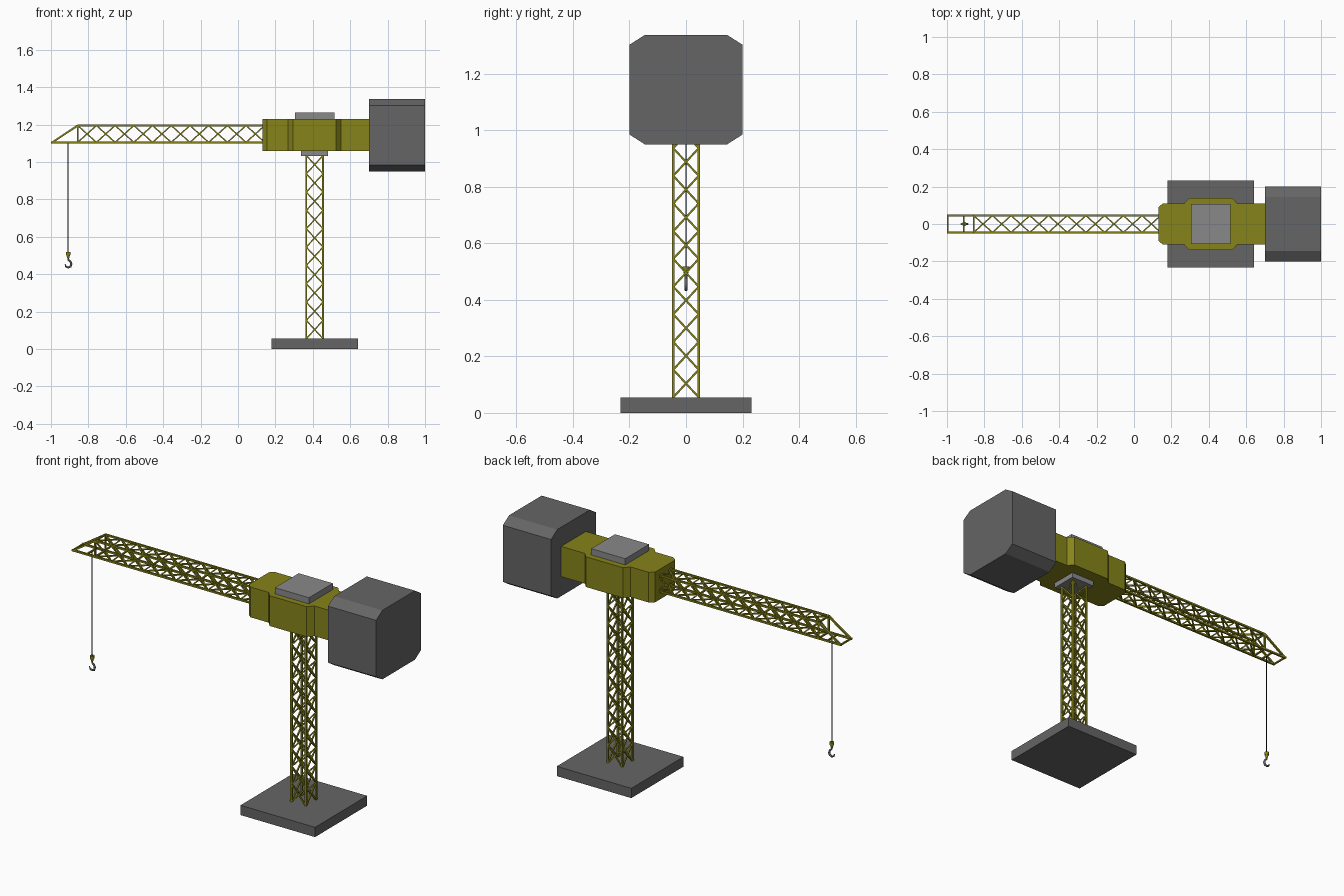
import bpy, bmesh, math
from mathutils import Vector, Matrix

if "Cube" in bpy.data.objects:
    bpy.data.objects.remove(bpy.data.objects["Cube"])


def material(name, col):
    m = bpy.data.materials.new(name)
    m.diffuse_color = (*col, 1)
    m.use_nodes = True
    m.node_tree.nodes["Principled BSDF"].inputs["Base Color"].default_value = m.diffuse_color
    return m


YELLOW = material("yellow", (0.24, 0.23, 0.01))
DARK = material("dark_grey", (0.13, 0.13, 0.13))
LIGHT = material("light_grey", (0.25, 0.25, 0.25))
BLACK = material("black", (0.01, 0.01, 0.01))


def finish(name, bm, mat):
    bmesh.ops.recalc_face_normals(bm, faces=bm.faces)
    me = bpy.data.meshes.new(name)
    bm.to_mesh(me)
    bm.free()
    ob = bpy.data.objects.new(name, me)
    bpy.context.collection.objects.link(ob)
    me.materials.append(mat)
    return ob


def prism(name, pts, extrude, mat):
    """Closed outline of 3D points pushed along a vector."""
    bm = bmesh.new()
    f = bm.faces.new([bm.verts.new(p) for p in pts])
    r = bmesh.ops.extrude_face_region(bm, geom=[f])
    bmesh.ops.translate(bm, vec=extrude,
                        verts=[v for v in r["geom"] if isinstance(v, bmesh.types.BMVert)])
    return finish(name, bm, mat)


def slab(name, cx, hx, hy, z0, z1, mat):
    pts = [(cx + sx * hx, sy * hy, z0) for sx, sy in ((-1, -1), (1, -1), (1, 1), (-1, 1))]
    return prism(name, pts, (0, 0, z1 - z0), mat)


def bar(bm, a, b, t):
    """Square bar of width t from a to b."""
    a, b = Vector(a), Vector(b)
    d = b - a
    x = d.normalized()
    up = Vector((0, 0, 1)) if abs(x.z) < 0.99 else Vector((0, 1, 0))
    y = up.cross(x).normalized()
    rot = Matrix((x, y, x.cross(y))).transposed().to_4x4()
    bmesh.ops.create_cube(bm, size=1, matrix=Matrix.Translation((a + b) / 2) @ rot
                          @ Matrix.Diagonal((d.length, t, t, 1)))


def lattice(bm, place, length, bays, h, t, tb):
    """Four-sided truss; place(s, u, v) maps length and section to space."""
    corners = [(-h, -h), (h, -h), (h, h), (-h, h)]
    step = length / bays
    for i, c in enumerate(corners):
        n = corners[(i + 1) % 4]
        bar(bm, place(0, *c), place(length, *c), t)
        for k in range(bays):
            bar(bm, place(k * step, *c), place((k + 1) * step, *n), tb)
            bar(bm, place(k * step, *n), place((k + 1) * step, *c), tb)


# Base, slewing plate and roof plate
MX = 0.41
slab("base_slab", MX, 0.232, 0.232, 0, 0.055, DARK)
slab("slewing_plate", MX, 0.072, 0.072, 1.032, 1.06, LIGHT)
slab("roof_plate", MX, 0.106, 0.106, 1.23, 1.265, LIGHT)

# Mast
bm = bmesh.new()
lattice(bm, lambda s, u, v: (MX + u, v, 0.055 + s), 0.98, 10, 0.045, 0.01, 0.007)
finish("mast", bm, YELLOW)

# Machinery housing, outline mirrored across y
half = [(0.13, 0.09), (0.155, 0.11), (0.268, 0.11), (0.295, 0.14),
        (0.525, 0.14), (0.552, 0.11), (0.70, 0.11)]
outline = half + [(x, -y) for x, y in reversed(half)]
prism("housing", [(x, y, 1.06) for x, y in outline], (0, 0, 0.17), YELLOW)

# Counterweight with chamfered long edges
sec = [(-0.2, 0.985), (-0.145, 0.95), (0.145, 0.95), (0.2, 0.985),
       (0.2, 1.303), (0.145, 1.338), (-0.145, 1.338), (-0.2, 1.303)]
prism("counterweight", [(0.70, y, z) for y, z in sec], (0.3, 0, 0), DARK)

# Jib truss with sloping tip
bm = bmesh.new()
H, ZL, ZH, XT = 0.045, 1.105, 1.195, -0.857
lattice(bm, lambda s, u, v: (XT + s, u, 1.15 + v), 1.0, 10, H, 0.01, 0.007)
for y in (-H, H):
    bar(bm, (XT, y, ZL), (-1.0, y, ZL), 0.01)
    bar(bm, (XT, y, ZH), (-0.993, y, ZL), 0.01)
    bar(bm, (XT, y, ZL), (XT, y, ZH), 0.008)
for x, z in ((XT, ZL), (XT, ZH), (-0.995, ZL), (-0.91, ZL)):
    bar(bm, (x, -H, z), (x, H, z), 0.008)
finish("jib", bm, YELLOW)


def cylinder(name, x, r, z0, z1, mat, r2=None, sides=12):
    bm = bmesh.new()
    bmesh.ops.create_cone(bm, cap_ends=True, segments=sides, radius1=r,
                          radius2=r if r2 is None else r2, depth=z1 - z0,
                          matrix=Matrix.Translation((x, 0, (z0 + z1) / 2)))
    return finish(name, bm, mat)


# Cable and hook block
HX = -0.908
cylinder("cable", HX, 0.0025, 0.515, 1.105, BLACK, sides=8)
cylinder("hook_block", HX, 0.012, 0.503, 0.518, YELLOW)
cylinder("hook_collar", HX, 0.006, 0.488, 0.504, YELLOW, r2=0.010)

# Hook: tapered curve
path = [(0, 0.49, 1), (0.001, 0.478, 1), (0.012, 0.468, 1.1), (0.017, 0.455, 1.2),
        (0.012, 0.441, 1.2), (0, 0.436, 1.1), (-0.012, 0.441, 0.9), (-0.017, 0.455, 0.4)]
cu = bpy.data.curves.new("hook", "CURVE")
cu.dimensions = "3D"
cu.bevel_depth = 0.005
cu.bevel_resolution = 2
cu.use_fill_caps = True
sp = cu.splines.new("POLY")
sp.points.add(len(path) - 1)
for p, (x, z, r) in zip(sp.points, path):
    p.co = (HX + x, 0, z, 1)
    p.radius = r
hook = bpy.data.objects.new("hook", cu)
bpy.context.collection.objects.link(hook)
cu.materials.append(DARK)
